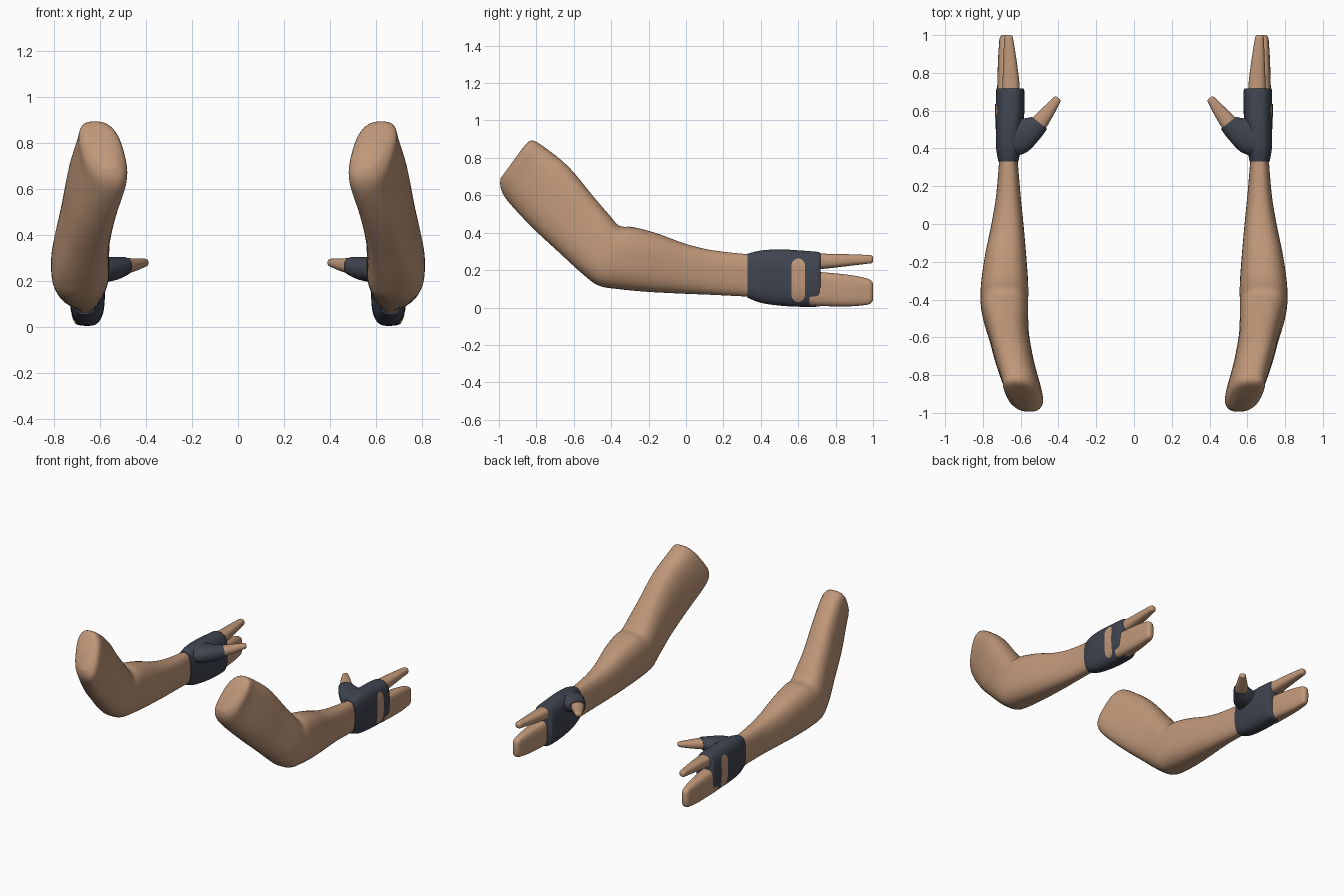
import bpy, bmesh, math
from mathutils import Vector

cube = bpy.data.objects.get("Cube")
if cube:
    bpy.data.objects.remove(cube, do_unlink=True)


def material(name, rgb):
    m = bpy.data.materials.new(name)
    m.use_nodes = True
    m.diffuse_color = (*rgb, 1)
    m.node_tree.nodes["Principled BSDF"].inputs["Base Color"].default_value = (*rgb, 1)
    return m


SKIN = material("warm_skin", (0.52, 0.31, 0.19))
GLOVE = material("dark_slate_glove", (0.05, 0.058, 0.08))


def finish(bm, name, mat):
    bmesh.ops.recalc_face_normals(bm, faces=bm.faces)
    mesh = bpy.data.meshes.new(name)
    bm.to_mesh(mesh)
    bm.free()
    ob = bpy.data.objects.new(name, mesh)
    bpy.context.collection.objects.link(ob)
    mesh.materials.append(mat)
    bpy.ops.object.select_all(action='DESELECT')
    ob.select_set(True)
    bpy.context.view_layer.objects.active = ob
    bpy.ops.object.shade_smooth_by_angle(angle=math.radians(50))
    return ob


def spline(a, b, c, d, t):
    # smooth curve through b and c
    return 0.5 * (2 * b + (c - a) * t + (2 * a - 5 * b + 4 * c - d) * t * t
                  + (3 * b - a - 3 * c + d) * t ** 3)


def loft(name, sections, mat, mirror, power=0.75, sides=36, steps=4):
    """Skin rounded-box rings; a section is (centre, half side, half up)."""
    rows = []
    last = len(sections) - 1
    for i in range(last):
        near = [sections[min(max(i + k, 0), last)] for k in (-1, 0, 1, 2)]
        for s in range(steps):
            rows.append([spline(*(n[j] for n in near), s / steps) for j in range(3)])
    rows.append(sections[-1])
    bm = bmesh.new()
    rings = []
    for centre, side, up in rows:
        ring = []
        for k in range(sides):
            a = math.tau * (k + 0.5) / sides
            c, s = math.cos(a), math.sin(a)
            p = (centre + side * math.copysign(abs(c) ** power, c)
                 + up * math.copysign(abs(s) ** power, s))
            ring.append(bm.verts.new((p.x * mirror, p.y, p.z)))
        rings.append(ring)
    for r, q in zip(rings, rings[1:]):
        for k in range(sides):
            n = (k + 1) % sides
            bm.faces.new((r[k], r[n], q[n], q[k]))
    bm.faces.new(rings[0])
    bm.faces.new(rings[-1])
    return finish(bm, name, mat)


def limb(top_y, top_z, low_y, low_z, x_in, x_out, lean=0):
    top, low = Vector((lean, top_y, top_z)), Vector((-lean, low_y, low_z))
    centre = (top + low) / 2 + Vector(((x_in + x_out) / 2, 0, 0))
    return centre, Vector(((x_out - x_in) / 2, 0, 0)), (top - low) / 2


def upright(y, low, top, x_in, x_out):
    return limb(y, top, y, low, x_in, x_out)


def thumb_ring(x, y, z, sx, sy, h):
    return Vector((x, y, z)), Vector((sx, sy, 0)), Vector((0, 0, h))


ARM = [limb(*s) for s in (
    (-.875, .85, -.992, .69, .535, .635, .025),
    (-.83, .892, -.99, .635, .50, .675, .035),
    (-.77, .867, -.95, .565, .495, .69, .032),
    (-.63, .755, -.82, .425, .53, .735, .02),
    (-.50, .60, -.68, .295, .555, .77, .01),
    (-.41, .495, -.56, .185, .56, .80),
    (-.355, .437, -.47, .118, .56, .812),
    (-.28, .43, -.36, .098, .56, .81),
    (-.15, .395, -.20, .083, .57, .79),
    (0, .34, 0, .073, .585, .755),
    (.15, .305, .15, .067, .60, .73),
    (.35, .283, .35, .057, .617, .713))]

PALM = [upright(*s) for s in (
    (.33, .052, .288, .612, .718),
    (.40, .025, .305, .60, .73),
    (.50, .01, .311, .588, .732),
    (.60, .004, .306, .58, .732),
    (.70, .004, .298, .58, .731),
    (.718, .01, .29, .588, .725))]

INDEX = [upright(*s) for s in (
    (.66, .205, .292, .61, .70),
    (.74, .207, .288, .606, .697),
    (.87, .222, .285, .622, .692),
    (.97, .234, .281, .638, .688),
    (.99, .236, .279, .641, .686),
    (1.0, .245, .271, .65, .678))]

FINGERS = [upright(*s) for s in (
    (.66, .01, .192, .62, .725),
    (.74, .007, .188, .622, .724),
    (.87, .006, .175, .638, .72),
    (.95, .012, .16, .65, .715),
    (.985, .02, .148, .657, .711),
    (1.0, .04, .13, .668, .70))]

THUMB_SLEEVE = [thumb_ring(*s) for s in (
    (.65, .455, .245, .01, .10, .06),
    (.585, .47, .248, .02, .088, .056),
    (.535, .505, .253, .035, .056, .05),
    (.50, .535, .262, .04, .032, .041))]

THUMB = [thumb_ring(*s) for s in (
    (.52, .51, .26, .036, .027, .036),
    (.49, .55, .264, .034, .026, .034),
    (.45, .602, .27, .027, .02, .027),
    (.414, .65, .277, .019, .014, .019),
    (.405, .662, .278, .016, .012, .016),
    (.401, .667, .279, .009, .007, .009))]


def hand_slot(name, target, mirror):
    """Thin rounded strip wrapped onto the back of the glove."""
    bm = bmesh.new()
    rows, half, low, high = 32, .036, .03, .262
    previous = None
    for i in range(rows + 1):
        z = low + (high - low) * i / rows
        d = max(low + half - z, z - high + half, 0)
        w = max(math.sqrt(max(half ** 2 - d ** 2, 0)), .008)
        row = [bm.verts.new((mirror * .8, .6 + w * k, z)) for k in (-1, -.33, .33, 1)]
        if previous:
            for k in range(3):
                bm.faces.new((previous[k], previous[k + 1], row[k + 1], row[k]))
        previous = row
    ob = finish(bm, name, SKIN)
    # outward facing strip
    if ob.data.polygons[0].normal.x * mirror < 0:
        ob.data.flip_normals()
    wrap = ob.modifiers.new("wrap", 'SHRINKWRAP')
    wrap.target = target
    wrap.wrap_method = 'PROJECT'
    wrap.use_project_x = True
    wrap.use_positive_direction = mirror < 0
    wrap.use_negative_direction = mirror > 0
    wrap.wrap_mode = 'OUTSIDE_SURFACE'
    wrap.offset = .003
    return ob


# Both arms
for label, m in (("left", 1), ("right", -1)):
    loft(label + "_arm", ARM, SKIN, m)
    palm = loft(label + "_glove", PALM, GLOVE, m, power=0.7, sides=48)
    loft(label + "_glove_thumb", THUMB_SLEEVE, GLOVE, m, power=0.9)
    loft(label + "_thumb", THUMB, SKIN, m, power=0.85, sides=24)
    loft(label + "_index_finger", INDEX, SKIN, m, sides=24)
    loft(label + "_joined_fingers", FINGERS, SKIN, m, power=0.6)
    hand_slot(label + "_glove_opening", palm, m)
